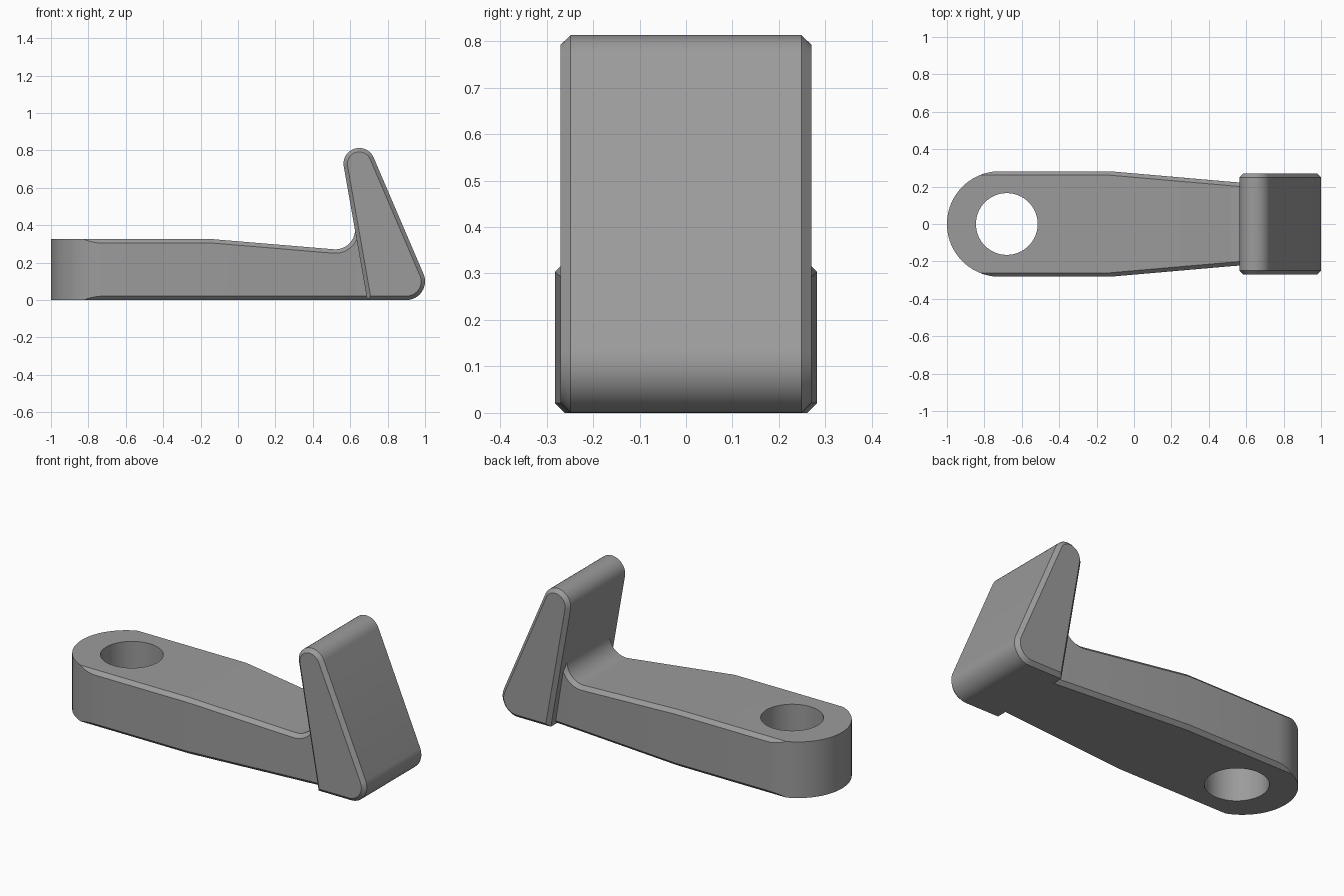
import bpy, bmesh, math
from math import sin, cos, radians

if "Cube" in bpy.data.objects:
    bpy.data.objects.remove(bpy.data.objects["Cube"])

grey = bpy.data.materials.new("plain grey")
grey.diffuse_color = (0.33, 0.33, 0.33, 1)
grey.use_nodes = True
grey.node_tree.nodes["Principled BSDF"].inputs["Base Color"].default_value = grey.diffuse_color
C = 0.021                      # chamfer size shared by both parts


def add_object(name, bm):
    bmesh.ops.remove_doubles(bm, verts=bm.verts, dist=1e-5)
    bmesh.ops.recalc_face_normals(bm, faces=bm.faces)
    mesh = bpy.data.meshes.new(name)
    bm.to_mesh(mesh)
    bm.free()
    mesh.materials.append(grey)
    obj = bpy.data.objects.new(name, mesh)
    bpy.context.collection.objects.link(obj)
    return obj


def loft(name, rings):
    """Skin a list of equal-length closed rings and cap both ends."""
    bm = bmesh.new()
    vs = [[bm.verts.new(p) for p in ring] for ring in rings]
    n = len(vs[0])
    for a, b in zip(vs, vs[1:]):
        for i in range(n):
            j = (i + 1) % n
            bm.faces.new((a[i], a[j], b[j], b[i]))
    bm.faces.new(vs[0])
    bm.faces.new(vs[-1])
    bmesh.ops.dissolve_degenerate(bm, dist=1e-5, edges=bm.edges)
    return add_object(name, bm)


def shade(obj):
    bpy.ops.object.select_all(action='DESELECT')
    obj.select_set(True)
    bpy.context.view_layer.objects.active = obj
    bpy.ops.object.shade_smooth_by_angle(angle=radians(30))


# ---- arm: chamfered sections along x, round at the pivot end
R, CX, TOP = 0.282, -0.718, 0.325
LEAN = radians(10)             # lean of the head's inner face


def half_width(x):
    return R if x < -0.13 else R - (x + 0.13) * 0.087


def section(x, z, w, c, slope=0.0):
    """Eight-point ring; the upper chamfer is set along the top's normal."""
    lx, lz = x + c * sin(slope), z - c * cos(slope)
    half = [(x, w - c, 0), (x, w, c), (lx, w, lz), (x, w - c, z)]
    return half + [(px, -py, pz) for px, py, pz in reversed(half)]


rings = []
start = math.asin((R - C) / R)
angles = [start * i / 14 for i in range(15)]
angles += [start + (math.pi / 2 - start) * i / 6 for i in range(1, 7)]
for a in angles:
    w = R * sin(a)
    rings.append(section(CX - R * cos(a), TOP, w, max(0, C - (R - w))))
rings.append(section(-0.13, TOP, R, C))
# fillet that sweeps up into the head
fx, fz, fr = 0.52, 0.377, 0.106
for i in range(15):
    a = radians(-94.7) + (LEAN - radians(-94.7)) * i / 14
    x, z = fx + fr * cos(a), fz + fr * sin(a)
    rings.append(section(x, z, half_width(x), C, a + math.pi / 2))
# end face buried just inside the head
x = 0.70
rings.append([(x - 0.17 * pz, py, pz) for _, py, pz in section(x, 0.39, half_width(x), C)])
arm = loft("arm", rings)

# ---- pivot hole through the arm
bm = bmesh.new()
bmesh.ops.create_cone(bm, cap_ends=True, segments=64, radius1=0.165, radius2=0.165, depth=1)
cutter = add_object("hole_cutter", bm)
cutter.location = (-0.68, 0, 0.16)
cutter.hide_render = True
cutter.hide_set(True)
cut = arm.modifiers.new("pivot_hole", 'BOOLEAN')
cut.operation, cut.object, cut.solver = 'DIFFERENCE', cutter, 'EXACT'
bpy.context.view_layer.objects.active = arm
bpy.ops.object.modifier_apply(modifier=cut.name)
bpy.data.objects.remove(cutter)
shade(arm)

# ---- head: leaning wedge with round tip and heel
TIP, TIP_R = (0.648, 0.729), 0.084
HEEL, HEEL_R = (0.9, 0.1), 0.1
dx, dz = HEEL[0] - TIP[0], HEEL[1] - TIP[1]
TANGENT = math.atan2(dz, dx) + math.acos((TIP_R - HEEL_R) / math.hypot(dx, dz))


def arc(centre, r, a0, a1, n=16):
    return [(centre[0] + r * cos(a0 + (a1 - a0) * i / n),
             centre[1] + r * sin(a0 + (a1 - a0) * i / n)) for i in range(n + 1)]


def head_ring(y, inset):
    pts = arc(TIP, TIP_R - inset, math.pi + LEAN, TANGENT)
    pts += arc(HEEL, HEEL_R - inset, TANGENT, -math.pi / 2)
    x0, z0 = pts[0]
    pts.append((x0 + (z0 - inset) * math.tan(LEAN), inset))
    return [(px, y, pz) for px, pz in pts]


W = 0.27
head = loft("head", [head_ring(-W, C), head_ring(-W + C, 0),
                     head_ring(W - C, 0), head_ring(W, C)])
shade(head)
